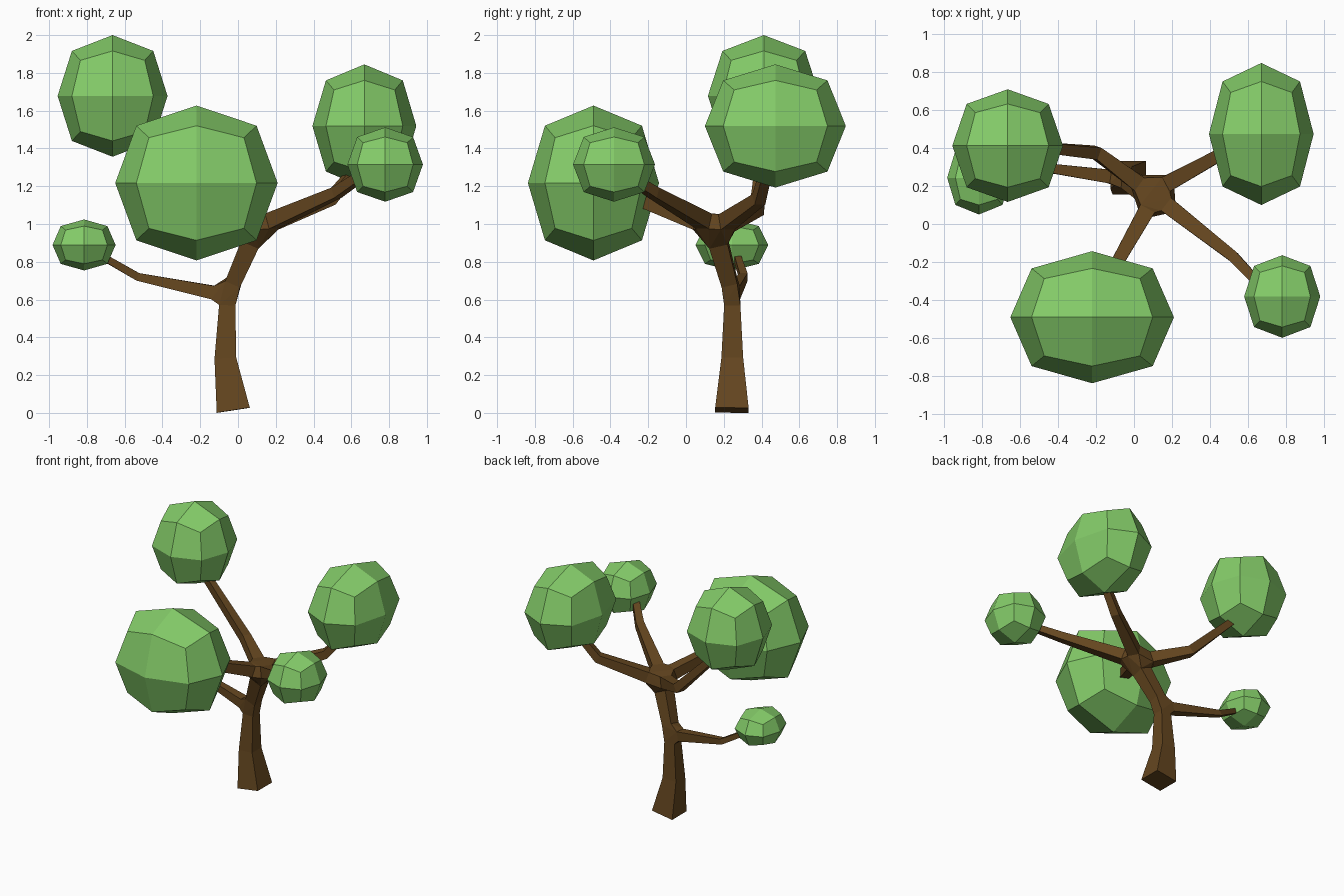
import bpy, bmesh
from mathutils import Vector

if "Cube" in bpy.data.objects:
    bpy.data.objects.remove(bpy.data.objects["Cube"])


def material(name, color):
    m = bpy.data.materials.new(name)
    m.diffuse_color = (*color, 1)
    m.use_nodes = True
    m.node_tree.nodes["Principled BSDF"].inputs["Base Color"].default_value = m.diffuse_color
    return m


bark = material("bark", (0.13, 0.062, 0.014))
green = material("leaf_green", (0.23, 0.60, 0.14))


def finish(name, bm, mat):
    bmesh.ops.recalc_face_normals(bm, faces=bm.faces)
    me = bpy.data.meshes.new(name)
    bm.to_mesh(me)
    bm.free()
    me.materials.append(mat)
    ob = bpy.data.objects.new(name, me)
    bpy.context.collection.objects.link(ob)
    return ob


# Foliage: rounded 24-face blocks
def foliage(name, center, radius):
    bm = bmesh.new()
    bmesh.ops.create_cube(bm, size=2)
    bmesh.ops.subdivide_edges(bm, edges=bm.edges[:], cuts=1, use_grid_fill=True)
    pull = {1: 1.0, 2: 0.74, 3: 0.585}
    for v in bm.verts:
        k = pull[sum(abs(c) > 0.5 for c in v.co)]
        v.co = Vector([c * k * r + o for c, r, o in zip(v.co, radius, center)])
    finish(name, bm, green)


foliage("foliage_front", (-0.22, -0.49, 1.217), (0.43, 0.347, 0.41))
foliage("foliage_top_left", (-0.664, 0.412, 1.678), (0.291, 0.296, 0.322))
foliage("foliage_back_right", (0.669, 0.473, 1.519), (0.275, 0.373, 0.326))
foliage("foliage_small_right", (0.779, -0.381, 1.315), (0.2, 0.217, 0.197))
foliage("foliage_small_left", (-0.815, 0.243, 0.889), (0.167, 0.193, 0.135))

# Trunk and branches: tapered square limbs joined by hull-shaped forks
bm = bmesh.new()


def limb(points, widths, ref=(0, 0, 1), cap_start=False, cap_end=False):
    pts = [Vector(p) for p in points]
    rings = []
    for i, p in enumerate(pts):
        t = (pts[min(i + 1, len(pts) - 1)] - pts[max(i - 1, 0)]).normalized()
        s = t.cross(Vector(ref)).normalized()
        u = s.cross(t)
        h = widths[i] / 2
        rings.append([bm.verts.new(p + s * a * h + u * b * h)
                      for a, b in ((-1, -1), (1, -1), (1, 1), (-1, 1))])
    for a, b in zip(rings, rings[1:]):
        for j in range(4):
            k = (j + 1) % 4
            bm.faces.new((a[j], a[k], b[k], b[j]))
    if cap_start:
        bm.faces.new(rings[0])
    if cap_end:
        bm.faces.new(rings[-1])
    return rings[0], rings[-1]


def fork(rings):
    verts = [v for r in rings for v in r]
    old = set(bm.faces)
    bmesh.ops.convex_hull(bm, input=verts, use_existing_faces=False)
    inner = [f for f in bm.faces if f not in old
             and any(all(v in r for v in f.verts) for r in rings)]
    bmesh.ops.delete(bm, geom=inner, context='FACES_ONLY')


Y = (0, 1, 0)
_, low_end = limb([(-0.025, 0.243, 0.014), (-0.067, 0.245, 0.29), (-0.057, 0.245, 0.57)],
                  [0.177, 0.115, 0.086], Y, cap_start=True)
up_start, up_end = limb([(-0.025, 0.23, 0.69), (0.067, 0.172, 0.9)], [0.085, 0.1], Y)

tips = [
    # back right, small right, front, top left
    ([(0.18, 0.215, 1.01), (0.49, 0.385, 1.13), (0.63, 0.43, 1.30)], [0.085, 0.062, 0.05]),
    ([(0.18, 0.095, 1.015), (0.52, -0.17, 1.165), (0.69, -0.35, 1.28)], [0.085, 0.058, 0.045]),
    ([(0.065, 0.07, 1.01), (-0.07, -0.17, 1.10), (-0.18, -0.38, 1.18)], [0.085, 0.068, 0.055]),
    ([(0.02, 0.215, 1.0), (-0.2, 0.375, 1.075), (-0.56, 0.41, 1.44)], [0.085, 0.066, 0.05]),
]
starts = [limb(p, w, cap_end=True)[0] for p, w in tips]
left, _ = limb([(-0.13, 0.25, 0.637), (-0.53, 0.305, 0.72), (-0.74, 0.265, 0.84)],
               [0.072, 0.042, 0.035], cap_end=True)

fork([low_end, up_start, left])
fork([up_end] + starts)
finish("trunk_and_branches", bm, bark)
